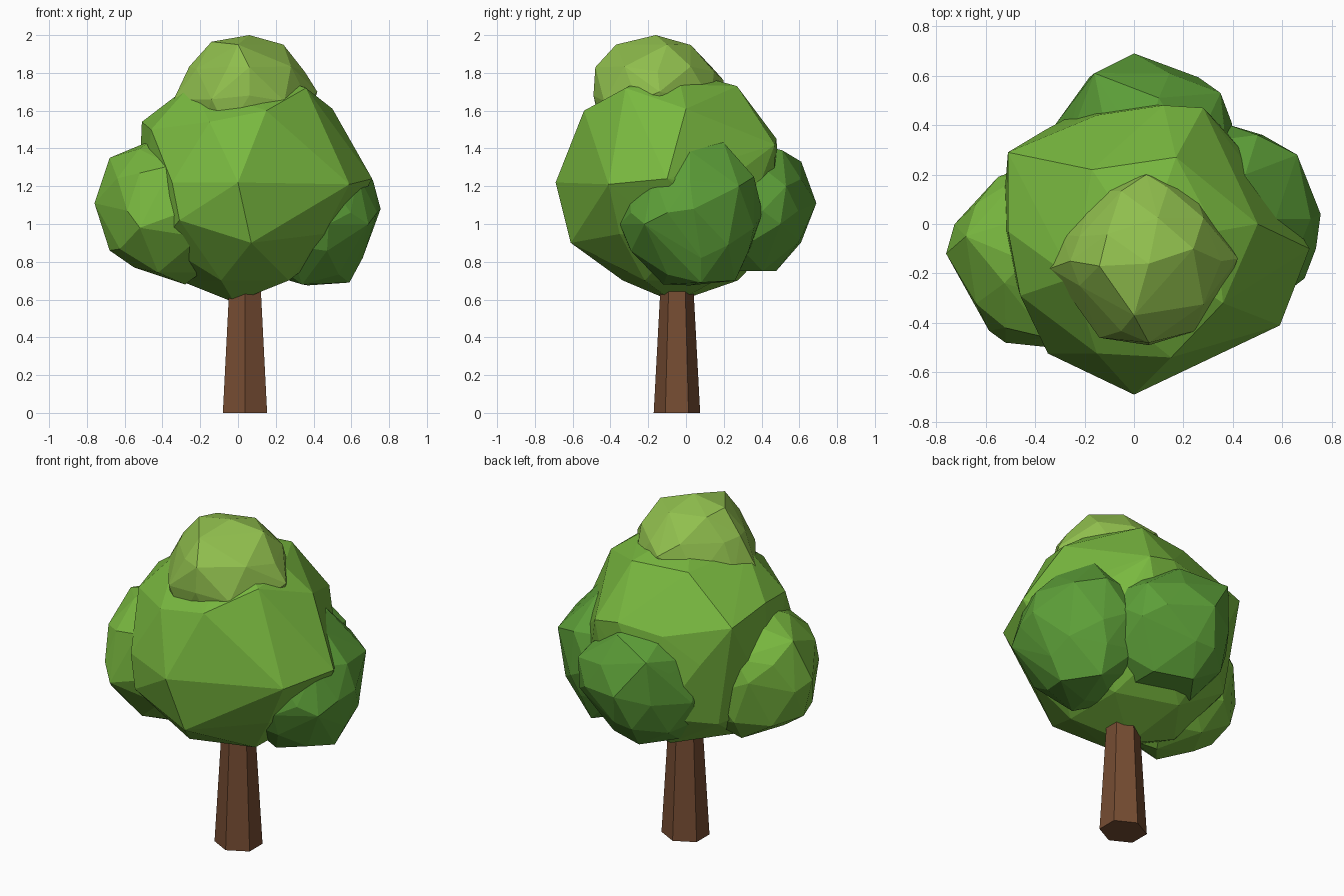
import bpy
import bmesh
from mathutils import Vector, Matrix


def paint(name, rgb):
    m = bpy.data.materials.new(name)
    m.diffuse_color = (*rgb, 1)
    return m


def finish(name, bm, mat):
    bmesh.ops.recalc_face_normals(bm, faces=bm.faces)
    me = bpy.data.meshes.new(name)
    bm.to_mesh(me)
    bm.free()
    me.materials.append(mat)
    bpy.context.collection.objects.link(bpy.data.objects.new(name, me))


def blob(name, centre, radius, mat, corners):
    """Faceted leaf clump: low icosphere points pulled to the given corners, then wrapped in a hull."""
    c = Vector(centre)
    bm = bmesh.new()
    bmesh.ops.create_icosphere(bm, subdivisions=2, radius=radius, matrix=Matrix.Translation(c))
    free = list(bm.verts)
    for p in map(Vector, corners):
        d = (p - c).normalized()
        v = max(free, key=lambda v: (v.co - c).normalized().dot(d))
        v.co = p
        free.remove(v)
    points = [v.co.copy() for v in bm.verts]
    bm.clear()
    hull = bmesh.ops.convex_hull(bm, input=[bm.verts.new(p) for p in points])
    inside = {v for v in hull["geom_interior"] if isinstance(v, bmesh.types.BMVert)}
    bmesh.ops.delete(bm, geom=list(inside), context='VERTS')
    finish(name, bm, mat)


bark = paint("bark", (0.18, 0.073, 0.032))
leaf = paint("leaf", (0.19, 0.48, 0.05))
dark_leaf = paint("dark_leaf", (0.11, 0.35, 0.04))
light_leaf = paint("light_leaf", (0.28, 0.52, 0.075))

# Trunk: tapered hexagonal post
bm = bmesh.new()
bmesh.ops.create_cone(bm, cap_ends=True, segments=6, radius1=0.123, radius2=0.08, depth=0.8,
                      matrix=Matrix.Translation((0.037, -0.048, 0.4)) @ Matrix.Diagonal((1.1, 1, 1, 1)))
finish("trunk", bm, bark)

# Main crown: full at the front, pulled in at the back and sides
blob("main_crown", (0.01, -0.03, 1.22), 0.61, leaf, [
    (0, -0.69, 1.22), (-0.02, -0.06, 0.585), (0.07, -0.61, 0.90), (0.71, -0.10, 1.24),
    (0.59, -0.41, 1.21), (-0.31, -0.54, 1.02), (0.15, -0.54, 1.60), (0.36, -0.46, 1.44),
    (0.36, -0.32, 1.72), (0.50, 0.0, 1.61), (-0.51, 0.29, 1.51), (-0.46, -0.29, 1.50),
    (0.28, 0.47, 1.42), (0.17, 0.27, 1.73), (-0.17, 0.22, 1.73), (-0.36, 0.38, 1.28),
    (0.02, 0.48, 1.20), (0.33, 0.40, 1.15), (0.54, 0.18, 1.2), (-0.48, -0.22, 1.2),
    (-0.48, 0.12, 1.15), (0.04, -0.1, 1.83), (-0.15, 0.44, 1.42), (0.12, 0.48, 1.45)])

# Top clump
blob("top_clump", (0.04, -0.15, 1.65), 0.35, light_leaf, [
    (0.06, -0.16, 2.0), (-0.14, -0.17, 1.965), (0.24, -0.1, 1.95), (-0.34, -0.18, 1.66),
    (0.42, -0.14, 1.70), (0.06, -0.49, 1.68), (-0.14, -0.46, 1.66), (0.05, 0.20, 1.76),
    (0.0, -0.37, 1.95), (0.06, -0.48, 1.83), (-0.22, -0.25, 1.82), (-0.22, -0.05, 1.82)])

# Side and back clumps
blob("left_clump", (-0.36, -0.12, 1.07), 0.385, leaf, [
    (-0.76, -0.12, 1.11), (-0.68, -0.05, 1.35), (-0.44, -0.15, 1.45), (-0.52, -0.42, 1.27),
    (-0.52, -0.48, 0.98), (-0.68, -0.15, 0.86), (-0.28, -0.14, 0.68), (-0.33, -0.50, 1.05),
    (-0.35, -0.46, 1.31), (-0.55, -0.15, 0.77), (-0.20, -0.46, 0.93), (-0.55, 0.19, 1.15)])
blob("right_clump", (0.37, 0.02, 1.06), 0.385, dark_leaf, [
    (0.755, 0.04, 1.08), (0.66, 0.28, 1.20), (0.52, 0.36, 0.98), (0.42, 0.03, 1.46),
    (0.59, 0.08, 0.69), (0.34, -0.12, 0.68), (0.69, -0.22, 1.0), (0.66, 0.08, 0.82),
    (0.45, 0.20, 1.43), (0.50, 0.36, 1.25), (0.48, -0.35, 1.0), (0.45, 0.26, 0.70)])
blob("back_clump", (0.04, 0.29, 1.07), 0.375, dark_leaf, [
    (0, 0.69, 1.11), (-0.16, 0.61, 1.33), (0.35, 0.53, 1.20), (-0.32, 0.40, 1.05),
    (0.06, 0.60, 0.91), (0.05, 0.34, 0.76), (0.1, 0.51, 1.39), (0.36, 0.50, 1.0)])
